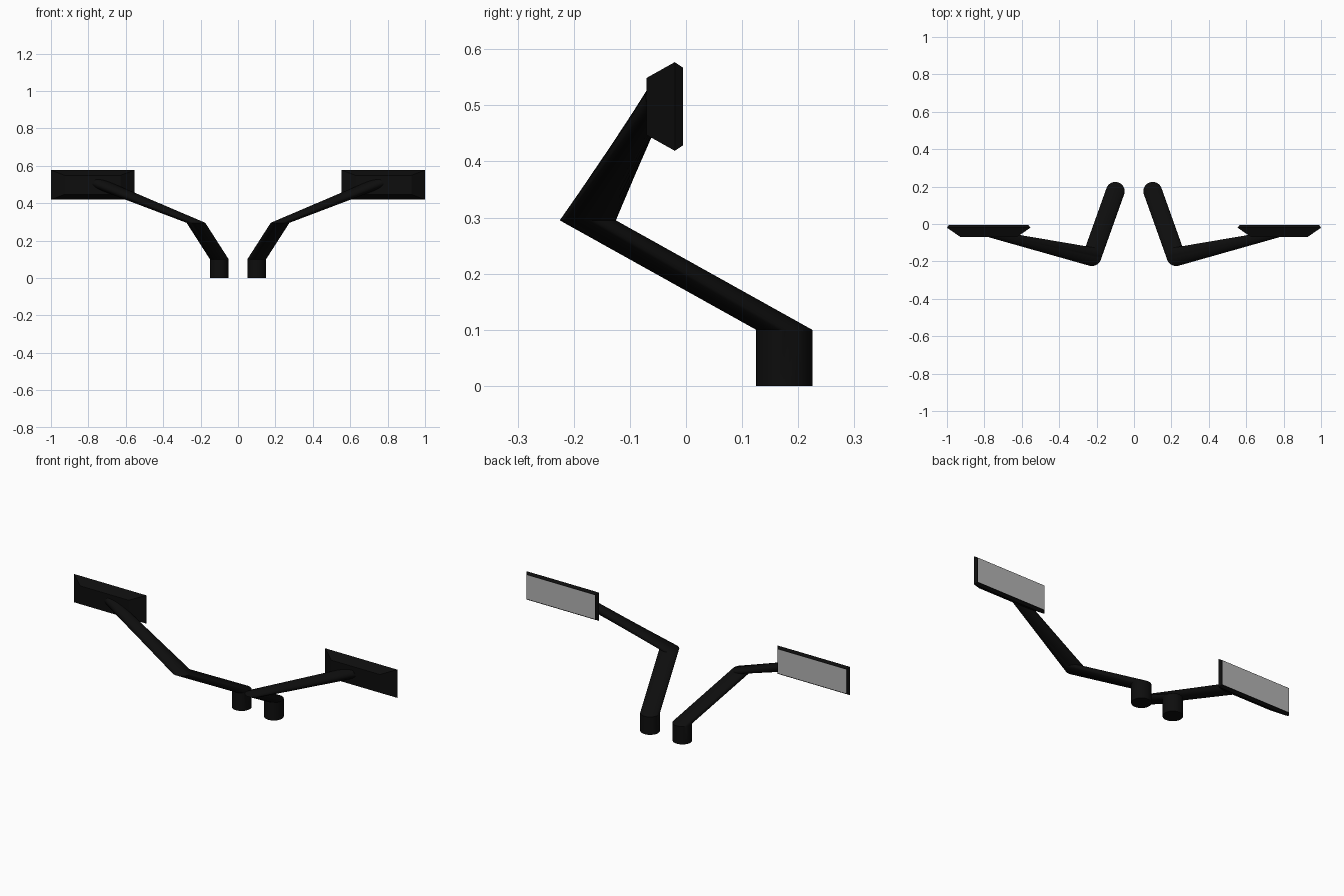
import bpy
import bmesh
from math import cos, sin, pi
from mathutils import Vector

cube = bpy.data.objects.get("Cube")
if cube:
    bpy.data.objects.remove(cube, do_unlink=True)


def make_material(name, rgb, roughness):
    mat = bpy.data.materials.new(name)
    mat.use_nodes = True
    color = (*rgb, 1)
    mat.diffuse_color = color
    node = mat.node_tree.nodes["Principled BSDF"]
    node.inputs["Base Color"].default_value = color
    node.inputs["Roughness"].default_value = roughness
    return mat


black = make_material("black_plastic", (0.004, 0.004, 0.004), 0.5)
silver = make_material("silver_glass", (0.45, 0.45, 0.45), 0.4)


def loft(bm, rings):
    """Skin closed rings of points and cap both ends."""
    loops = [[bm.verts.new(p) for p in ring] for ring in rings]
    for a, b in zip(loops, loops[1:]):
        for i in range(len(a)):
            j = (i + 1) % len(a)
            bm.faces.new((a[i], a[j], b[j], b[i]))
    bm.faces.new(loops[0][::-1])
    bm.faces.new(loops[-1])
    bmesh.ops.recalc_face_normals(bm, faces=bm.faces[:])


def finish(bm, name, side, materials, smooth=False):
    if side < 0:
        bmesh.ops.scale(bm, vec=(-1, 1, 1), verts=bm.verts[:])
        bmesh.ops.reverse_faces(bm, faces=bm.faces[:])
    mesh = bpy.data.meshes.new(name)
    bm.to_mesh(mesh)
    bm.free()
    for mat in materials:
        mesh.materials.append(mat)
    obj = bpy.data.objects.new(name, mesh)
    bpy.context.collection.objects.link(obj)
    if smooth:
        bpy.ops.object.select_all(action="DESELECT")
        obj.select_set(True)
        bpy.context.view_layer.objects.active = obj
        bpy.ops.object.shade_smooth_by_angle(angle=pi / 6)


def ellipse(center, u, v, count=32):
    c, u, v = Vector(center), Vector(u), Vector(v)
    return [c + u * cos(2 * pi * i / count) + v * sin(2 * pi * i / count)
            for i in range(count)]


def rectangle(y, half_x, half_z):
    cx, cz = 0.777, 0.498
    return [(cx + sx * half_x, y, cz + sz * half_z)
            for sx, sz in ((-1, -1), (1, -1), (1, 1), (-1, 1))]


def stem(side, name):
    # Upright post, swept lower arm, tapering upper arm ending in the housing
    u, v = (-0.05, 0, 0), (0, -0.05, 0)
    bm = bmesh.new()
    loft(bm, [ellipse((0.10, 0.175, 0), u, v),
              ellipse((0.10, 0.175, 0.10), u, v),
              ellipse((0.225, -0.175, 0.295), u, v),
              ellipse((0.77, -0.052, 0.515), (-0.02, 0, 0.025), (0, -0.02, 0))])
    finish(bm, name, side, [black], smooth=True)


def mirror_head(side, name):
    # Housing with sloped sides and a bevelled rim around the glass
    bm = bmesh.new()
    loft(bm, [rectangle(-0.07, 0.15, 0.051),
              rectangle(-0.02, 0.223, 0.079),
              rectangle(-0.005, 0.213, 0.069)])
    glass = max(bm.faces, key=lambda f: f.normal.y)
    bmesh.ops.inset_region(bm, faces=[glass], thickness=0.002)
    glass.material_index = 1
    finish(bm, name, side, [black, silver])


for side, label in ((1, "left"), (-1, "right")):
    stem(side, label + "_stem")
    mirror_head(side, label + "_mirror_head")
